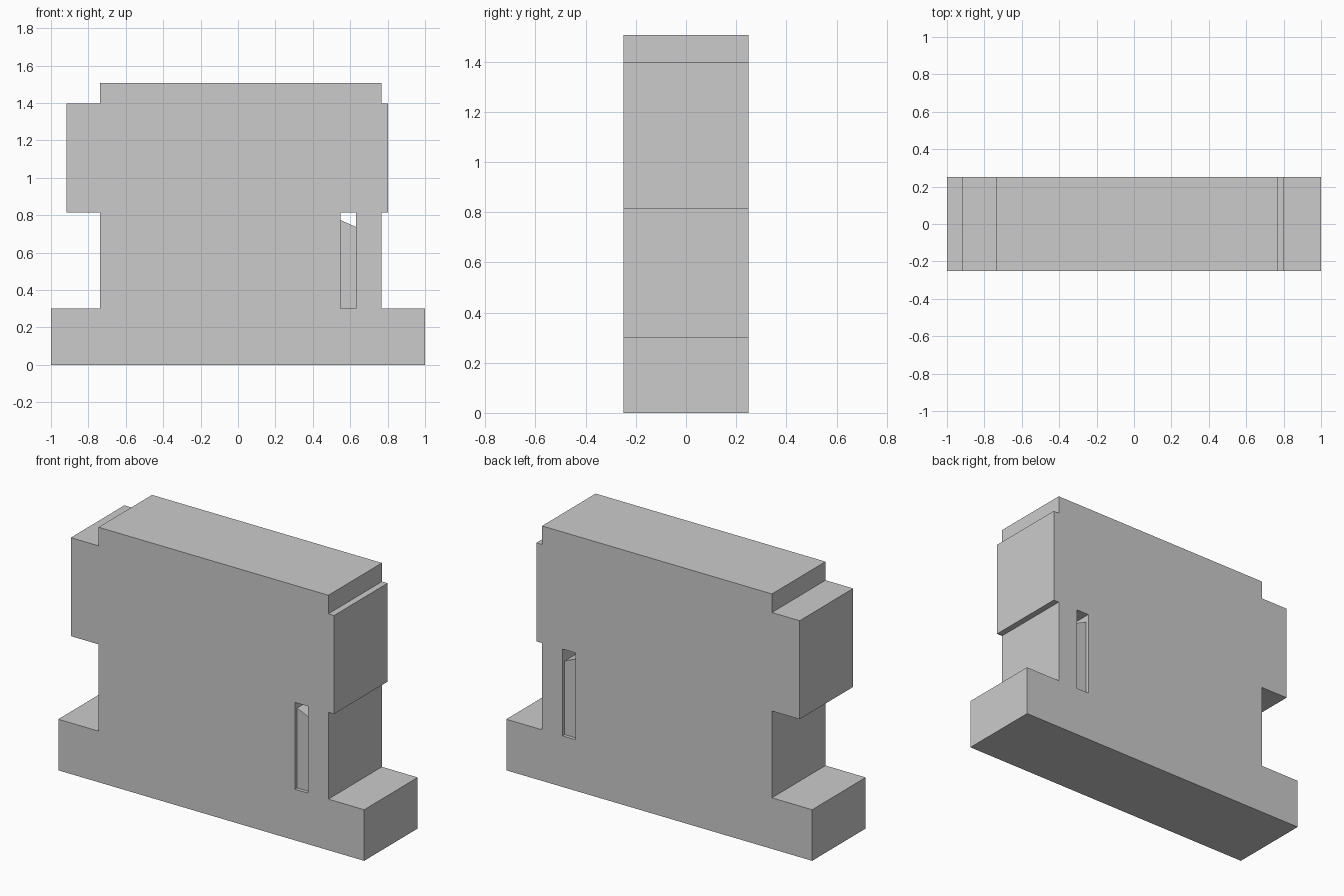
import bpy
import bmesh

if "Cube" in bpy.data.objects:
    bpy.data.objects.remove(bpy.data.objects["Cube"])


def prism(name, outline, half_depth):
    """Extrude an x/z outline symmetrically along y."""
    bm = bmesh.new()
    face = bm.faces.new([bm.verts.new((x, -half_depth, z)) for x, z in outline])
    ext = bmesh.ops.extrude_face_region(bm, geom=[face])
    moved = [v for v in ext["geom"] if isinstance(v, bmesh.types.BMVert)]
    bmesh.ops.translate(bm, verts=moved, vec=(0, 2 * half_depth, 0))
    bmesh.ops.recalc_face_normals(bm, faces=bm.faces)
    mesh = bpy.data.meshes.new(name)
    bm.to_mesh(mesh)
    bm.free()
    obj = bpy.data.objects.new(name, mesh)
    bpy.context.collection.objects.link(obj)
    return obj


BASE, ARM, ARM_TOP, TOP = 0.302, 0.815, 1.397, 1.507
SLOT_L, SLOT_R = 0.547, 0.632

# Wall body: wide base, narrow waist, overhanging shoulders, raised cap
right = [(1, 0), (1, BASE), (0.766, BASE), (0.766, ARM),
         (0.803, ARM), (0.803, ARM_TOP), (0.766, ARM_TOP), (0.766, TOP)]
left = [(-0.737, TOP), (-0.737, ARM_TOP), (-0.918, ARM_TOP), (-0.918, ARM),
        (-0.737, ARM), (-0.737, BASE), (-1, BASE), (-1, 0)]
body = prism("wall_body", right + left, 0.25)

# Narrow slot cut right through the wall
cutter = prism("slot_cutter", [(SLOT_L, BASE), (SLOT_R, BASE),
                               (SLOT_R, ARM), (SLOT_L, ARM)], 0.4)
cutter.hide_render = True
cutter.hide_viewport = True
cut = body.modifiers.new("slot", "BOOLEAN")
cut.operation = "DIFFERENCE"
cut.solver = "EXACT"
cut.object = cutter

# Recessed slot panel with a sloping top
prism("slot_panel", [(SLOT_L, BASE), (SLOT_R, BASE),
                     (SLOT_R, 0.737), (SLOT_L, 0.774)], 0.23)
